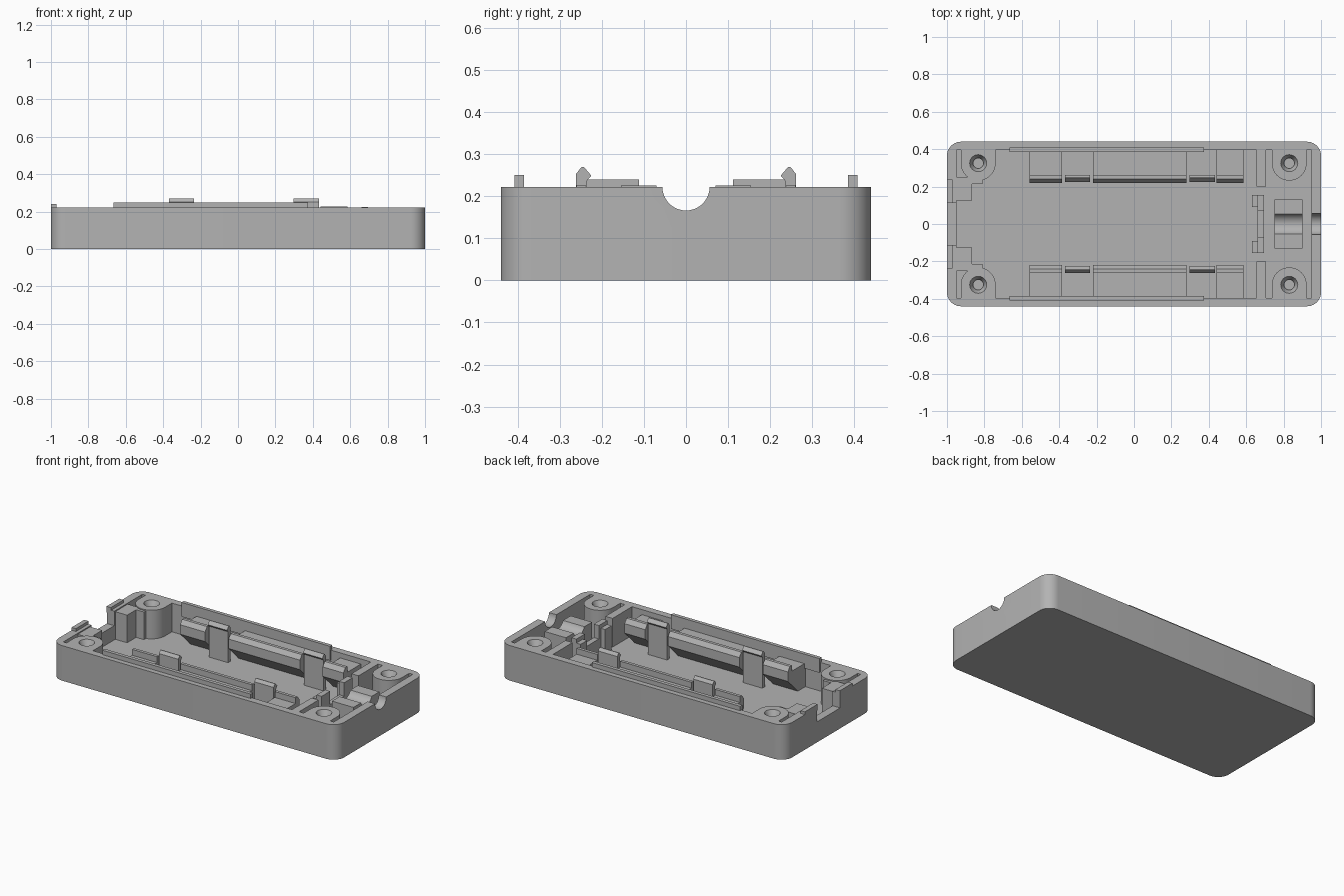
import bpy
import bmesh
from math import pi, sin, cos, radians
from mathutils import Vector

if "Cube" in bpy.data.objects:
    bpy.data.objects.remove(bpy.data.objects["Cube"])

grey = bpy.data.materials.new("matte grey plastic")
grey.use_nodes = True
grey.diffuse_color = (0.45, 0.45, 0.45, 1)
grey.node_tree.nodes["Principled BSDF"].inputs["Base Color"].default_value = (0.45, 0.45, 0.45, 1)

RIM, FLOOR = 0.222, 0.04      # height of the rim and of the inside floor
IN_X, IN_Y = 0.948, 0.395     # half size of the cavity


def prism(name, outline, axis, lo, hi):
    """Extrude a flat outline along x, or along z, from lo to hi."""
    place = {"x": lambda p, t: (t, p[0], p[1]), "z": lambda p, t: (p[0], p[1], t)}[axis]
    bm = bmesh.new()
    face = bm.faces.new([bm.verts.new(place(p, lo)) for p in outline])
    ext = bmesh.ops.extrude_face_region(bm, geom=[face])
    top = [v for v in ext["geom"] if isinstance(v, bmesh.types.BMVert)]
    bmesh.ops.translate(bm, verts=top, vec=Vector(place((0, 0), hi - lo)))
    bmesh.ops.recalc_face_normals(bm, faces=bm.faces)
    return finish(name, bm)


def finish(name, bm):
    mesh = bpy.data.meshes.new(name)
    bm.to_mesh(mesh)
    bm.free()
    mesh.materials.append(grey)
    ob = bpy.data.objects.new(name, mesh)
    bpy.context.collection.objects.link(ob)
    return ob


def box(name, x0, x1, y0, y1, z0, z1):
    return prism(name, [(x0, y0), (x1, y0), (x1, y1), (x0, y1)], "z", z0, z1)


def arc(cx, cy, r, start, end, steps):
    angles = [radians(start + (end - start) * i / steps) for i in range(steps + 1)]
    return [(cx + r * cos(a), cy + r * sin(a)) for a in angles]


def cone(name, x, y, z0, z1, r0, r1):
    bm = bmesh.new()
    bmesh.ops.create_cone(bm, cap_ends=True, segments=32, radius1=r0, radius2=r1, depth=z1 - z0)
    bmesh.ops.translate(bm, verts=bm.verts, vec=(x, y, (z0 + z1) / 2))
    return finish(name, bm)


def cut(ob, *cutters):
    """Subtract the cutters, bake the result and remove them."""
    for c in cutters:
        mod = ob.modifiers.new("cut", "BOOLEAN")
        mod.operation, mod.solver, mod.object = "DIFFERENCE", "EXACT", c
    bpy.context.view_layer.update()
    graph = bpy.context.evaluated_depsgraph_get()
    baked = bpy.data.meshes.new_from_object(ob.evaluated_get(graph))
    ob.modifiers.clear()
    ob.data = baked
    for c in cutters:
        bpy.data.objects.remove(c)


def smooth(ob):
    bpy.ops.object.select_all(action="DESELECT")
    ob.select_set(True)
    bpy.context.view_layer.objects.active = ob
    bpy.ops.object.shade_smooth_by_angle(angle=radians(30))


# Tray with rounded upright corners, cable notch and open end
R = 0.075
outline = []
for sx, sy, a in ((1, 1, 0), (-1, 1, 90), (-1, -1, 180), (1, -1, 270)):
    outline += arc(sx * (1 - R), sy * (0.44 - R), R, a, a + 90, 10)
tray = prism("tray", outline, "z", 0, RIM)
cut(tray,
    box("cavity", -IN_X, IN_X, -IN_Y, IN_Y, FLOOR, 0.4),
    prism("cable_notch", arc(0, RIM, 0.056, 0, 360, 40)[:-1], "x", 0.9, 1.1),
    box("end_opening", -1.1, -0.9, -0.115, 0.115, 0.13, 0.4))
smooth(tray)

# Clamp block with a rounded cable channel
clamp = box("cable_clamp", 0.75, 0.9, -0.13, 0.13, FLOOR, 0.2)
cut(clamp, prism("channel", arc(0, RIM, 0.058, 0, 360, 40)[:-1], "x", 0.7, 0.93))
smooth(clamp)

# Low stop between the two centre posts
box("centre_stop", 0.66, 0.695, -0.07, 0.07, FLOOR, 0.14)

for side, s in (("left", 1), ("right", -1)):
    tag = "back" if s == 1 else "front"

    # Screw bosses with countersunk holes, joined to the long wall
    for end, x in (("near_opening", -0.833), ("near_cable", 0.83)):
        y, r = 0.325, 0.093
        shape = [(x + r, IN_Y)] + arc(x, y, r, 0, -180, 24) + [(x - r, IN_Y)]
        boss = prism(f"{tag}_boss_{end}", [(px, s * py) for px, py in shape], "z", FLOOR, RIM)
        cut(boss,
            cone("countersink", x, s * y, 0.185, RIM + 0.005, 0.028, 0.048),
            cone("screw_hole", x, s * y, 0.07, 0.2, 0.026, 0.026))
        smooth(boss)

    # Locating tongue along the rim
    box(f"{tag}_tongue", -0.665, 0.375, s * 0.385, s * 0.408, 0.16, 0.25)

    # Shelf segments with a lip and an undercut slope
    shelf = [(0.22, 0.14), (0.22, 0.2), (0.24, 0.227), (0.26, 0.227), (0.26, 0.19),
             (IN_Y, 0.19), (IN_Y, FLOOR), (0.32, FLOOR)]
    for i, (x0, x1) in enumerate(((-0.56, -0.385), (-0.22, 0.28), (0.44, 0.585))):
        prism(f"{tag}_shelf_{i + 1}", [(s * y, z) for y, z in shelf], "x", x0, x1)

    # Snap clips with inward hooks
    clip = [(0.262, FLOOR), (0.262, 0.252), (0.248, 0.27), (0.243, 0.27),
            (0.225, 0.249), (0.236, 0.236), (0.236, FLOOR)]
    for i, x0 in enumerate((-0.37, 0.298)):
        prism(f"{tag}_clip_{i + 1}", [(s * y, z) for y, z in clip], "x", x0, x0 + 0.135)

    # Cross rib and centre post by the cable end
    box(f"{tag}_rib", 0.655, 0.705, s * 0.2, s * IN_Y, FLOOR, RIM)
    box(f"{tag}_post", 0.66, 0.695, s * 0.07, s * 0.155, FLOOR, 0.225)
    box(f"{tag}_post_foot", 0.63, 0.66, s * 0.09, s * 0.155, FLOOR, 0.2)

    # Guide block and raised tab beside the end opening
    guide = [(-IN_X, 0.125), (-0.865, 0.125), (-0.865, 0.215), (-0.81, 0.215),
             (-0.81, 0.25), (-IN_X, 0.25)]
    prism(f"{tag}_guide", [(x, s * y) for x, y in guide], "z", FLOOR, 0.215)
    box(f"{tag}_end_tab", -1, -0.97, s * 0.112, s * 0.238, 0.2, 0.24)
